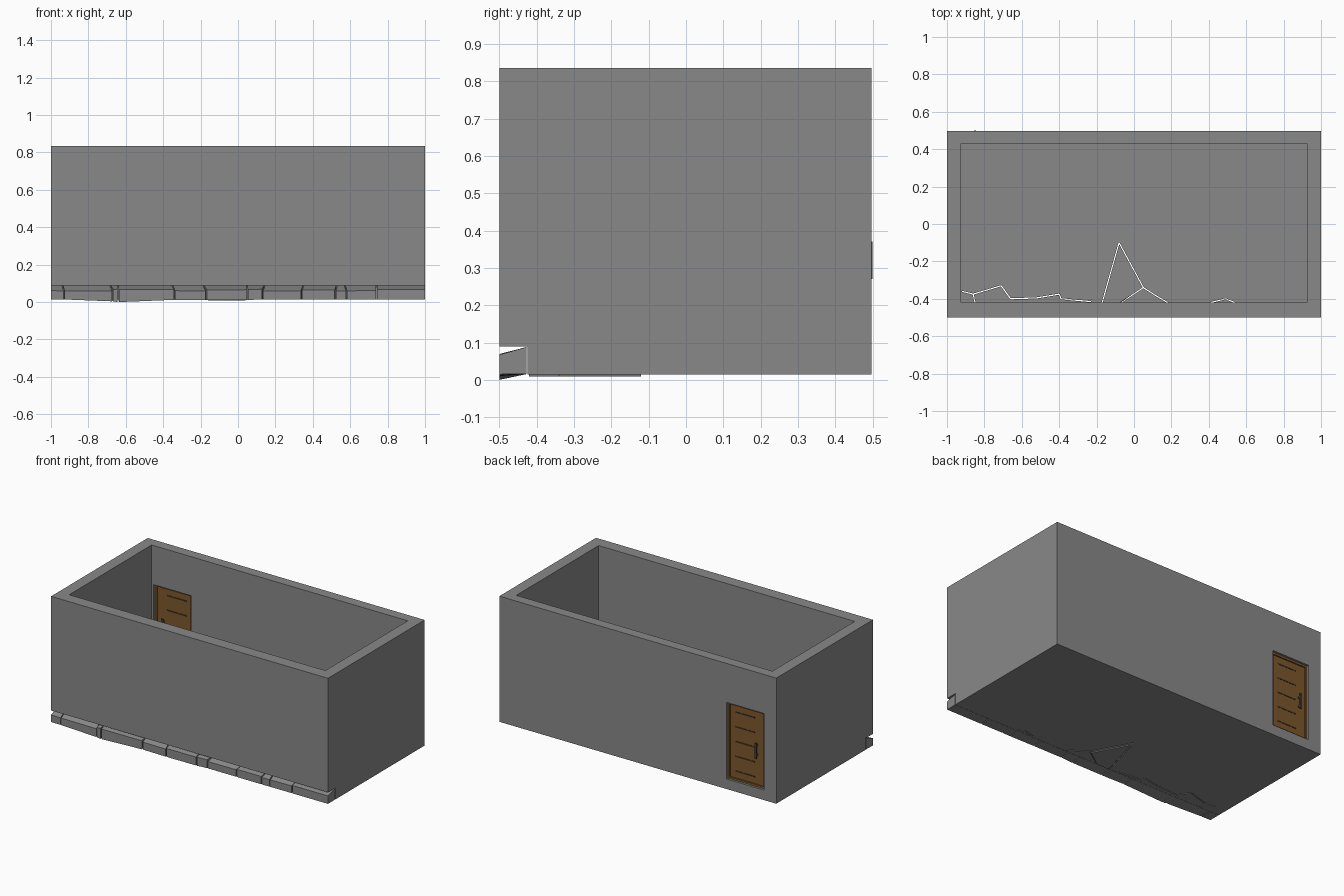
import bpy, bmesh, math, random
from mathutils import Vector

random.seed(4)
if "Cube" in bpy.data.objects:
    bpy.data.objects.remove(bpy.data.objects["Cube"], do_unlink=True)


def material(name, rgb):
    m = bpy.data.materials.new(name)
    m.use_nodes = True
    color = (*rgb, 1)
    m.diffuse_color = color
    m.node_tree.nodes["Principled BSDF"].inputs["Base Color"].default_value = color
    return m


GREY = material("concrete grey", (0.25, 0.25, 0.25))
WOOD = material("door brown", (0.2, 0.096, 0.023))
DARK = material("dark groove", (0.045, 0.03, 0.018))
METAL = material("handle grey", (0.08, 0.08, 0.08))


def box(name, lo, hi, mat=GREY):
    """Axis-aligned box between two corners."""
    lo, hi = Vector(lo), Vector(hi)
    bpy.ops.mesh.primitive_cube_add(size=1, location=(lo + hi) / 2)
    ob = bpy.context.object
    ob.name = name
    ob.scale = hi - lo
    ob.data.materials.append(mat)
    bpy.ops.object.transform_apply(location=False, rotation=False, scale=True)
    return ob


def prism(name, lower, upper, mat=GREY):
    """Closed solid lofted between two matching outlines."""
    bm = bmesh.new()
    a = [bm.verts.new(p) for p in lower]
    b = [bm.verts.new(p) for p in upper]
    bm.faces.new(a)
    bm.faces.new(b)
    for i in range(len(a)):
        j = (i + 1) % len(a)
        bm.faces.new((a[i], a[j], b[j], b[i]))
    bmesh.ops.recalc_face_normals(bm, faces=bm.faces)
    mesh = bpy.data.meshes.new(name)
    bm.to_mesh(mesh)
    bm.free()
    mesh.materials.append(mat)
    ob = bpy.data.objects.new(name, mesh)
    bpy.context.collection.objects.link(ob)
    return ob


def cut(target, cutter):
    cutter.hide_render = True
    bpy.context.view_layer.update()
    mod = target.modifiers.new("cut", "BOOLEAN")
    mod.operation = "DIFFERENCE"
    mod.solver = "EXACT"
    mod.object = cutter
    bpy.context.view_layer.objects.active = target
    bpy.ops.object.modifier_apply(modifier=mod.name)
    bpy.data.objects.remove(cutter, do_unlink=True)


# Open-topped room with a doorway and a broken front footing
DOOR_L, DOOR_R, DOOR_B, DOOR_T = -0.91, -0.64, 0.08, 0.58
room = box("room_shell", (-1, -0.5, 0.015), (1, 0.497, 0.835))
cut(room, box("inside", (-0.925, -0.42, 0.085), (0.925, 0.43, 1)))
cut(room, box("footing_gap", (-1.1, -0.6, -0.1), (1.1, -0.425, 0.09)))
cut(room, box("doorway", (DOOR_L, 0.4, DOOR_B), (DOOR_R, 0.6, DOOR_T)))

# Cracks through the floor
cracks = [
    [(-0.17, -0.42), (-0.08, -0.1), (0.05, -0.34), (0.12, -0.385), (0.18, -0.42)],
    [(0.05, -0.34), (-0.07, -0.42)],
    [(-0.92, -0.36), (-0.86, -0.375), (-0.71, -0.33), (-0.66, -0.4)],
    [(-0.86, -0.375), (-0.85, -0.42)],
    [(-0.66, -0.4), (-0.52, -0.395), (-0.4, -0.375), (-0.39, -0.4), (-0.23, -0.415)],
    [(0.41, -0.42), (0.49, -0.4), (0.54, -0.42)],
]
for path in cracks:
    for p, q in zip(path, path[1:]):
        p, q = Vector(p), Vector(q)
        d = q - p
        c = box("crack", (-d.length / 2, -0.003, -0.01), (d.length / 2, 0.003, 0.0885))
        c.location.x, c.location.y = (p + q) / 2
        c.rotation_euler.z = math.atan2(d.y, d.x)
        cut(room, c)

# Loose floor shard hanging just below the slab
shard = [(-0.16, -0.42), (-0.08, -0.12), (0.04, -0.34), (-0.07, -0.42)]
prism("floor_shard", [(x, y, 0.009) for x, y in shard], [(x, y, 0.0155) for x, y in shard])

# Row of broken footing blocks: split position and underside height
splits = [(-1, 0.015), (-0.93, 0.014), (-0.67, 0.004), (-0.64, 0), (-0.34, 0.012),
          (-0.17, 0.01), (0.05, 0.011), (0.13, 0.015), (0.34, 0.015), (0.52, 0.014),
          (0.58, 0.015), (0.74, 0.015), (1, 0.015)]
skew = [0] + [random.uniform(-0.015, 0.015) for _ in splits[2:]] + [0]


def block_end(x, bottom, lean, top):
    back = -0.427
    return [(x, -0.5, bottom), (x + lean, back, 0.0155), (x + lean, back, 0.088),
            (x, -0.5, top)]


for i in range(len(splits) - 1):
    (x0, b0), (x1, b1) = splits[i], splits[i + 1]
    top = 0.063 + random.uniform(-0.004, 0.005)
    left_gap = 0.003 if i else 0
    right_gap = 0.003 if i < len(splits) - 2 else 0
    prism("footing_block", block_end(x0 + left_gap, b0, skew[i], top),
          block_end(x1 - right_gap, b1, skew[i + 1], top + random.uniform(-0.003, 0.003)))

# Door leaf with a slim raised border
box("door_leaf", (DOOR_L, 0.452, DOOR_B), (DOOR_R, 0.475, DOOR_T), WOOD)
W = 0.013
for x in (DOOR_L, DOOR_R - W):
    box("door_stile", (x, 0.444, DOOR_B), (x + W, 0.483, DOOR_T), WOOD)
for z in (DOOR_B, DOOR_T - W):
    box("door_rail", (DOOR_L + W, 0.444, z), (DOOR_R - W, 0.483, z + W), WOOD)

# Horizontal grooves on both faces
for i in range(5):
    z = DOOR_B + (DOOR_T - DOOR_B) * (i + 0.6) / 5.2
    box("door_groove", (-0.83, 0.4505, z - 0.004), (-0.69, 0.4765, z + 0.004), DARK)

# Bar handles on both faces
for near, far in ((0.475, 0.5), (0.452, 0.43)):
    grip = far + (0.008 if far < near else -0.008)
    box("handle_bar", (-0.856, min(far, grip), 0.27), (-0.844, max(far, grip), 0.37), METAL)
    for z in (0.285, 0.345):
        box("handle_post", (-0.854, min(near, grip), z), (-0.846, max(near, grip), z + 0.01), METAL)
